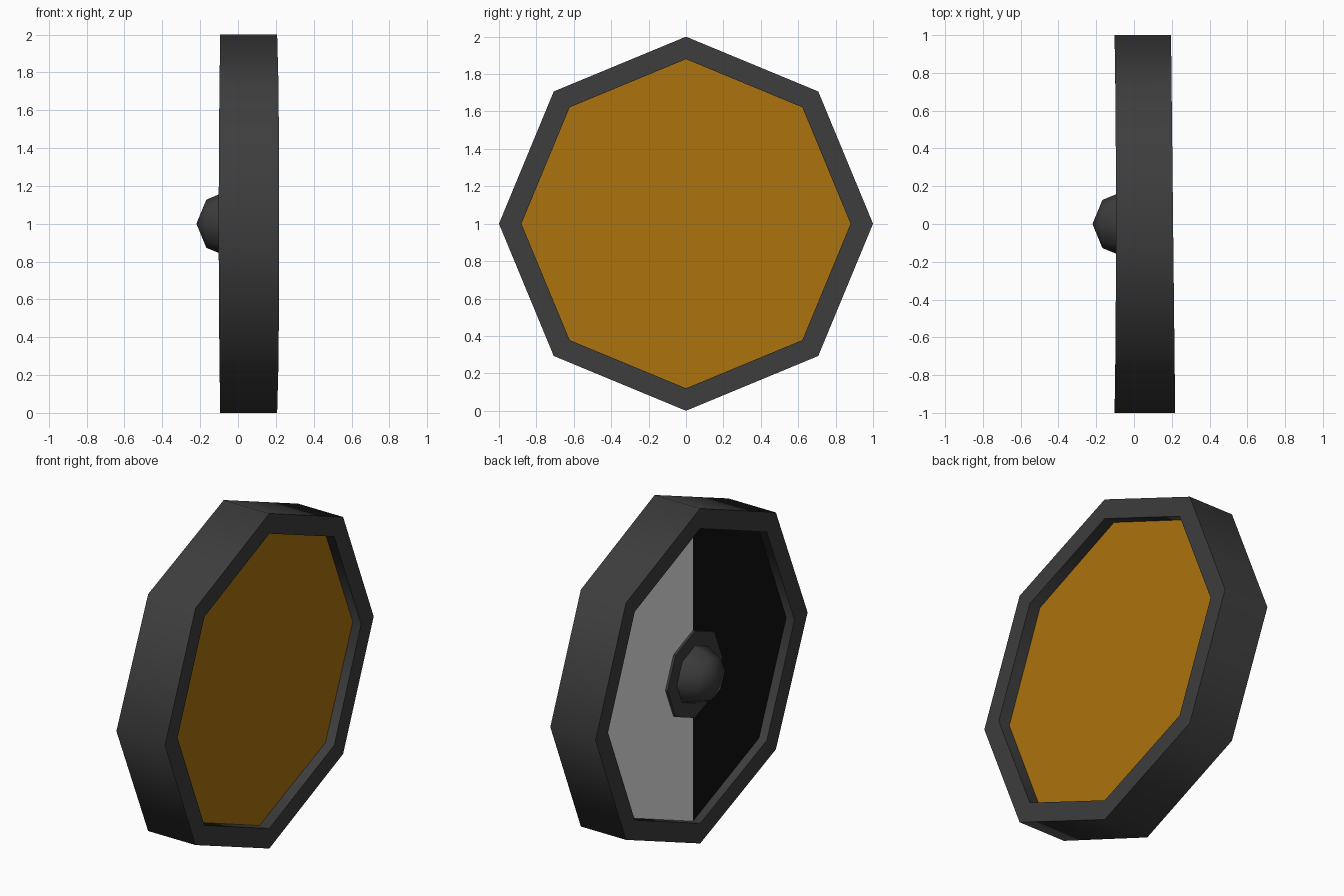
import bpy, bmesh, math
from mathutils import Vector, Matrix

if "Cube" in bpy.data.objects:
    bpy.data.objects.remove(bpy.data.objects["Cube"])

CZ = 1.0  # height of the centre axis


def material(name, rgb):
    lin = [(c / 255 / 12.92 if c / 255 <= 0.04045 else ((c / 255 + 0.055) / 1.055) ** 2.4) for c in rgb]
    m = bpy.data.materials.new(name)
    m.diffuse_color = (*lin, 1)
    m.use_nodes = True
    m.node_tree.nodes["Principled BSDF"].inputs["Base Color"].default_value = m.diffuse_color
    return m


iron = material("dark iron", (61, 61, 61))
ochre = material("ochre", (172, 115, 14))
pale = material("pale grey", (240, 240, 240))
black = material("near black", (16, 16, 16))


def finish(bm, name, mats, smooth=None):
    bmesh.ops.recalc_face_normals(bm, faces=bm.faces)
    me = bpy.data.meshes.new(name)
    bm.to_mesh(me)
    bm.free()
    for m in mats:
        me.materials.append(m)
    ob = bpy.data.objects.new(name, me)
    bpy.context.collection.objects.link(ob)
    if smooth:
        bpy.context.view_layer.objects.active = ob
        ob.select_set(True)
        bpy.ops.object.shade_smooth_by_angle(angle=math.radians(smooth))
        ob.select_set(False)
    return ob


def octagon(bm, x, r):
    """Ring of eight points around the x axis; x may be a function of y."""
    pts = []
    for i in range(8):
        a = i * math.pi / 4
        y, z = r * math.cos(a), r * math.sin(a)
        pts.append(bm.verts.new((x(y) if callable(x) else x, y, CZ + z)))
    return pts


def bridge(bm, a, b):
    for i in range(8):
        j = (i + 1) % 8
        bm.faces.new((a[i], a[j], b[j], b[i]))


def prism(bm, x0, x1, r):
    a, b = octagon(bm, x0, r), octagon(bm, x1, r)
    bridge(bm, a, b)
    bm.faces.new(a)
    bm.faces.new(b)


# Rim: octagonal band with slightly uneven front and back faces
front = lambda y: 0.207 - 0.011 * y
back = lambda y: -0.094 - 0.009 * y * y
bm = bmesh.new()
rings = [octagon(bm, back, 1.0), octagon(bm, front, 1.0),
         octagon(bm, front, 0.88), octagon(bm, back, 0.88)]
for k in range(4):
    bridge(bm, rings[k], rings[(k + 1) % 4])
finish(bm, "rim", [iron], 50)

# Board: ochre on one side, pale and black halves on the other
bm = bmesh.new()
prism(bm, -0.046, 0.142, 0.88)
bmesh.ops.bisect_plane(bm, geom=bm.verts[:] + bm.edges[:] + bm.faces[:], dist=1e-5,
                       plane_co=(0, 0, CZ), plane_no=(0, 1, 0))
for f in bm.faces:
    c = f.calc_center_median()
    f.material_index = 0 if c.x > 0.1 else (1 if c.y > 0 else 2)
finish(bm, "board", [ochre, pale, black])

# Flange plate under the boss
bm = bmesh.new()
prism(bm, -0.06, -0.04, 0.26)
finish(bm, "boss_flange", [iron])

# Boss: low-poly half sphere pointing backwards
bm = bmesh.new()
bmesh.ops.create_uvsphere(bm, u_segments=8, v_segments=4, radius=0.18,
                          matrix=Matrix.Translation((-0.04, 0, CZ)) @ Matrix.Rotation(math.pi / 2, 4, 'Y'))
bmesh.ops.delete(bm, geom=[v for v in bm.verts if v.co.x > 0.0], context='VERTS')
finish(bm, "boss", [iron], 60)
